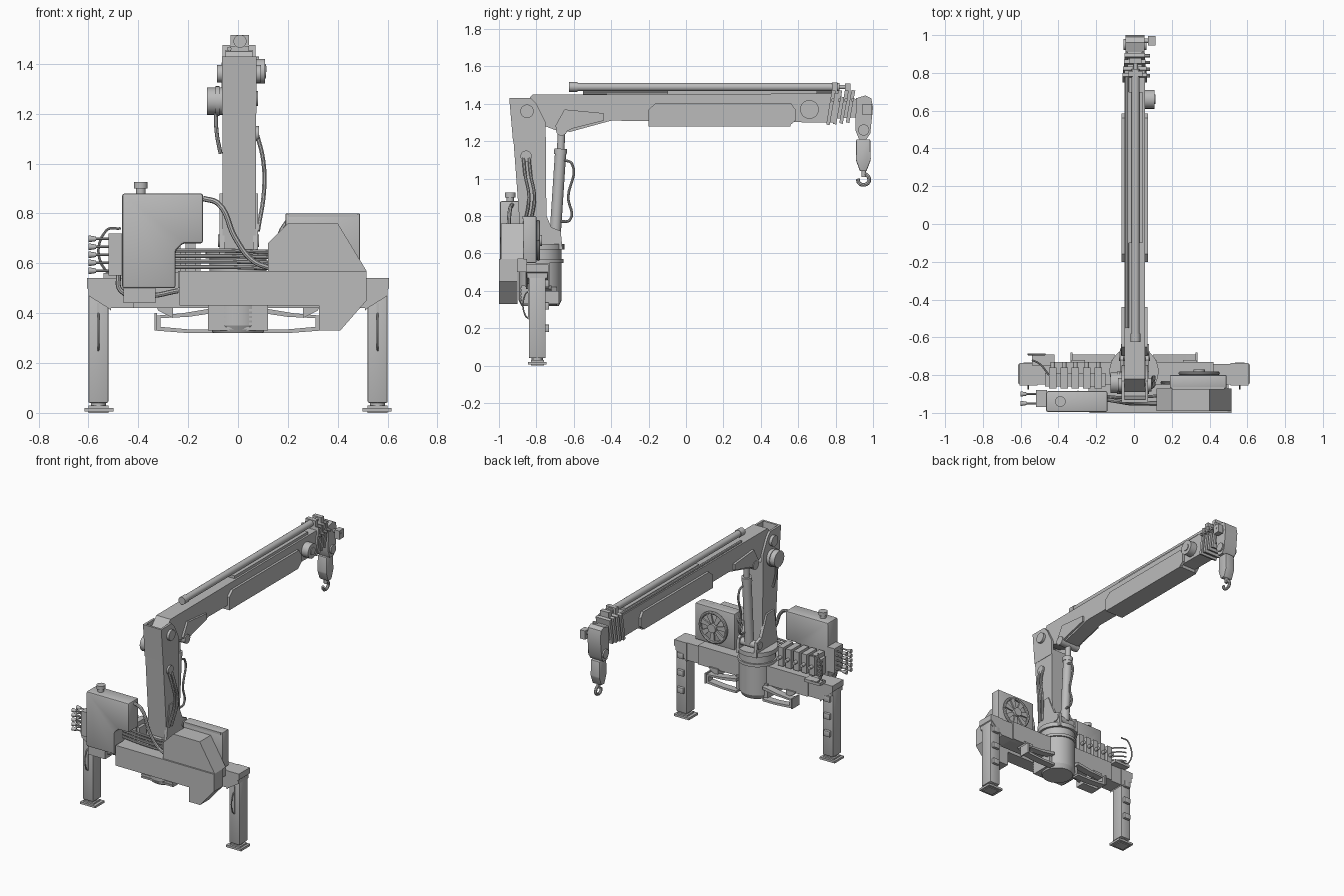
import bpy, bmesh, math
from mathutils import Vector

default_cube = bpy.data.objects.get("Cube")
if default_cube:
    bpy.data.objects.remove(default_cube, do_unlink=True)

grey = bpy.data.materials.new("machine grey")
grey.use_nodes = True
grey.diffuse_color = (.5, .5, .5, 1)
grey.node_tree.nodes["Principled BSDF"].inputs["Base Color"].default_value = grey.diffuse_color
parts = []


def register(name, mesh):
    mesh.materials.clear()
    mesh.materials.append(grey)
    part = bpy.data.objects.new(name, mesh)
    bpy.context.collection.objects.link(part)
    parts.append(part)
    return part


def from_bmesh(name, bm, bevel=0):
    bmesh.ops.recalc_face_normals(bm, faces=bm.faces)
    if bevel:
        bmesh.ops.bevel(bm, geom=bm.edges[:], offset=bevel, segments=2, affect='EDGES', profile=.5)
    mesh = bpy.data.meshes.new(name)
    bm.to_mesh(mesh)
    bm.free()
    return register(name, mesh)


def prism(name, axis, start, end, outline, bevel=0):
    """Extrude an outline along x (points are y, z) or along y (points are x, z)."""
    bm = bmesh.new()
    place = (lambda u, v: (start, u, v)) if axis == 'x' else (lambda u, v: (u, start, v))
    face = bm.faces.new([bm.verts.new(place(u, v)) for u, v in outline])
    moved = bmesh.ops.extrude_face_region(bm, geom=[face])["geom"]
    shift = Vector((end - start, 0, 0)) if axis == 'x' else Vector((0, end - start, 0))
    bmesh.ops.translate(bm, vec=shift, verts=[v for v in moved if isinstance(v, bmesh.types.BMVert)])
    return from_bmesh(name, bm, bevel)


def box(name, x, y, z, bevel=0):
    outline = [(x[0], z[0]), (x[1], z[0]), (x[1], z[1]), (x[0], z[1])]
    return prism(name, 'y', y[0], y[1], outline, bevel)


def cylinder(name, start, end, radius, tip=None, sides=24):
    start, end = Vector(start), Vector(end)
    bm = bmesh.new()
    bmesh.ops.create_cone(bm, cap_ends=True, segments=sides, radius1=radius,
                          radius2=radius if tip is None else tip, depth=(end - start).length)
    turn = (end - start).to_track_quat('Z', 'Y').to_matrix().to_4x4()
    turn.translation = (start + end) / 2
    bmesh.ops.transform(bm, matrix=turn, verts=bm.verts)
    return from_bmesh(name, bm)


def pipe(name, points, radius):
    curve = bpy.data.curves.new(name, 'CURVE')
    curve.dimensions, curve.bevel_depth, curve.bevel_resolution = '3D', radius, 2
    curve.resolution_u, curve.use_fill_caps = 6, True
    spline = curve.splines.new('BEZIER')
    spline.bezier_points.add(len(points) - 1)
    for knot, point in zip(spline.bezier_points, points):
        knot.co = point
        knot.handle_left_type = knot.handle_right_type = 'AUTO'
    helper = bpy.data.objects.new(name + " path", curve)
    bpy.context.collection.objects.link(helper)
    graph = bpy.context.evaluated_depsgraph_get()
    mesh = bpy.data.meshes.new_from_object(helper.evaluated_get(graph))
    bpy.data.objects.remove(helper, do_unlink=True)
    return register(name, mesh)


# Outrigger cross beam, legs, feet and rear mounting arms
prism("outrigger_beam", 'y', -.85, -.74,
      [(-.6, .54), (.6, .54), (.6, .47), (.52, .42), (-.52, .42), (-.6, .47)])
box("beam_sleeve", (-.42, .42), (-.86, -.73), (.42, .55))
for side, label in ((-1, "right"), (1, "left")):
    def span(inner, outer):
        return sorted((side * inner, side * outer))
    box(label + "_leg", span(.52, .6), (-.84, -.75), (.04, .52), .006)
    cylinder(label + "_leg_ram", (side * .56, -.795, .01), (side * .56, -.795, .05), .03)
    box(label + "_foot", span(.5, .615), (-.845, -.745), (.005, .02))
    box(label + "_foot_pad", span(.52, .6), (-.83, -.76), (0, .03))
    prism(label + "_elbow", 'y', -.855, -.735,
          [(side * .51, .54), (side * .605, .54), (side * .605, .5), (side * .51, .41)])
    box(label + "_leg_slot", span(.555, .565), (-.844, -.838), (.25, .44))
    for height in (.18, .3, .42):
        box(label + "_leg_catch", span(.535, .585), (-.755, -.732), (height, height + .04), .004)
    pipe(label + "_leg_handle", [(side * .56, -.84, .4), (side * .56, -.86, .38),
                                 (side * .56, -.86, .27), (side * .56, -.84, .25)], .004)
    prism(label + "_mount_arm", 'y', -.74, -.69,
          [(side * u, v) for u, v in ((.1, .42), (.22, .4), (.33, .39), (.33, .33), (.2, .32), (.1, .32),
                                      (.1, .335), (.2, .335), (.31, .345), (.31, .38), (.2, .385), (.1, .4))])
    box(label + "_mount_plate", span(.325, .335), (-.76, -.68), (.33, .4))
    prism(label + "_mount_gusset", 'y', -.8, -.72,
          [(side * .26, .38), (side * .26, .43), (side * .33, .43), (side * .32, .41)])

# Slewing base and turntable
cylinder("slew_base", (0, -.78, .35), (0, -.78, .62), .115, sides=32)
cylinder("slew_base_foot", (0, -.78, .32), (0, -.78, .35), .1, .115, sides=32)
box("base_block", (-.12, .12), (-.88, -.72), (.33, .43))
for step in range(5):
    box("base_rib", (-.12, .12), (-.886, -.87), (.335 + step * .018, .345 + step * .018))
cylinder("lower_flange", (0, -.78, .55), (0, -.78, .57), .125, sides=32)
cylinder("turntable", (0, -.78, .62), (0, -.78, .65), .13, sides=32)

# Front cover with its upper hood
prism("front_cover", 'y', -1, -.9,
      [(-.235, .43), (.325, .43), (.325, .33), (.41, .33), (.515, .45), (.515, .57), (-.235, .57)])
prism("cover_hood", 'y', -.99, -.87,
      [(.12, .565), (.12, .68), (.2, .76), (.4, .76), (.515, .57)])
box("rear_deck", (-.24, .5), (-.91, -.85), (.5, .57))

# Oil cooler with rear fan
box("cooler", (.19, .49), (-.87, -.8), (.55, .8), .006)
box("cooler_header", (.2, .48), (-.875, -.81), (.785, .8))
fan = Vector((.345, -.79, .67))
pipe("fan_ring", [fan + Vector((.1 * math.cos(a), 0, .1 * math.sin(a)))
                  for a in [math.tau * i / 16 for i in range(17)]], .01)
cylinder("fan_hub", fan - Vector((0, .02, 0)), fan + Vector((0, .02, 0)), .03)
for blade in range(7):
    angle = math.tau * blade / 7
    prism("fan_blade", 'y', -.796, -.786,
          [(fan.x + r * math.cos(angle + t), fan.z + r * math.sin(angle + t))
           for r, t in ((.02, 0), (.095, .1), (.095, .5), (.02, .8))])
pipe("cooler_hose", [(.2, -.84, .77), (.17, -.84, .72), (.15, -.84, .58)], .01)

# Oil tank and filler cap
prism("oil_tank", 'y', -.995, -.885,
      [(-.465, .5), (-.465, .88), (-.14, .88), (-.14, .68), (-.22, .68), (-.25, .65), (-.25, .5)], .01)
cylinder("filler_neck", (-.39, -.94, .87), (-.39, -.94, .905), .02)
cylinder("filler_cap", (-.39, -.94, .9), (-.39, -.94, .925), .028)
box("tank_valve", (-.46, -.33), (-.98, -.91), (.44, .5))
pipe("tank_drain", [(-.48, -.95, .56), (-.47, -.95, .49), (-.36, -.95, .47), (-.24, -.93, .49)], .01)
pipe("tank_hose", [(-.14, -.93, .86), (-.08, -.94, .84), (-.01, -.95, .7), (.06, -.95, .61), (.13, -.95, .58)], .011)
for row in range(4):
    pipe("deck_pipe", [(-.3, -.89, .585 + row * .022), (-.05, -.92, .585 + row * .022),
                       (.13, -.91, .58 + row * .022)], .008)

# Valve banks and control levers
box("front_valve_bank", (-.52, -.46), (-.97, -.88), (.55, .72))
box("rear_valve_bank", (-.47, -.15), (-.86, -.79), (.55, .66))
for row in range(5):
    height = .57 + row * .032
    for depth in (-.95, -.9):
        cylinder("control_lever", (-.52, depth, height), (-.585, depth, height), .005, sides=8)
        cylinder("lever_knob", (-.57, depth, height), (-.6, depth, height), .009, .014, 12)
    across = -.45 + row * .06
    box("valve_section", (across, across + .04), (-.87, -.76), (.56, .69))
    cylinder("valve_spool", (across + .02, -.77, .62), (across + .02, -.73, .62), .012, sides=12)
    pipe("side_lever", [(-.45, -.8, height), (-.5, -.74, height), (-.54, -.72, height)], .005)
pipe("lever_guard", [(-.47, -.69, .56), (-.53, -.69, .57), (-.53, -.69, .73), (-.47, -.69, .74)], .005)
box("guard_bracket", (-.54, -.42), (-.75, -.69), (.54, .56))

# Upright column with open cheeks at the top
prism("column", 'x', -.063, .073,
      [(-.88, .63), (-.745, .63), (-.75, 1.24), (-.925, 1.24)])
for x in (-.065, .06):
    prism("column_cheek", 'x', x, x + .015,
          [(-.925, 1.2), (-.75, 1.2), (-.75, 1.3), (-.8, 1.4), (-.83, 1.43), (-.945, 1.43)])
prism("column_front", 'x', -.063, .073, [(-.925, 1.2), (-.945, 1.43), (-.93, 1.43), (-.905, 1.2)])
for x in (-.075, .06):
    prism("column_foot", 'x', x, x + .02, [(-.9, .62), (-.66, .62), (-.67, .72), (-.72, .74), (-.78, .88), (-.86, .88)])
cylinder("boom_pivot", (-.085, -.85, 1.36), (.092, -.85, 1.36), .036)
cylinder("hose_port", (.06, -.855, 1.12), (.085, -.855, 1.12), .03)
cylinder("hose_reel", (-.125, -.84, 1.25), (-.06, -.84, 1.25), .055)
cylinder("reel_flange", (-.09, -.84, 1.25), (-.075, -.84, 1.25), .06)
pipe("reel_hose", [(-.09, -.86, 1.22), (-.085, -.86, 1.12), (-.07, -.85, 1.04)], .008)
for depth in (-.87, -.84):
    pipe("column_hose", [(.075, depth, 1.12), (.1, depth + .01, 1.02), (.105, depth + .03, .9), (.08, depth, .73)], .009)

# Lift ram
cylinder("lift_ram", (.005, -.7, .69), (.005, -.67, 1.15), .03)
cylinder("ram_collar", (.005, -.672, 1.13), (.005, -.67, 1.16), .034)
cylinder("lift_rod", (.005, -.67, 1.15), (.005, -.665, 1.27), .02)
cylinder("ram_lower_pin", (-.08, -.7, .69), (.085, -.7, .69), .025)
cylinder("ram_upper_pin", (-.07, -.665, 1.26), (.08, -.665, 1.26), .03)
pipe("ram_hose", [(.02, -.65, 1.1), (.02, -.61, 1.08), (.02, -.63, .9), (.02, -.62, .78), (.02, -.67, .77)], .007)

# Main boom
prism("boom", 'x', -.05, .058,
      [(-.89, 1.37), (-.82, 1.45), (.82, 1.455), (.8, 1.3), (-.4, 1.31), (-.62, 1.25), (-.7, 1.26), (-.83, 1.31)])
for x in (-.066, .056):
    prism("boom_side_panel", 'x', x, x + .018,
          [(-.2, 1.28), (.55, 1.28), (.585, 1.31), (.585, 1.37), (.56, 1.405), (-.16, 1.405), (-.2, 1.37)])
    prism("ram_bracket", 'x', x, x + .016,
          [(-.67, 1.24), (-.6, 1.27), (-.44, 1.31), (-.44, 1.35), (-.65, 1.37), (-.7, 1.28)])
box("boom_belly", (-.06, .07), (-.2, .56), (1.28, 1.31))
cylinder("boom_sheave", (.05, .66, 1.37), (.108, .66, 1.37), .05)
cylinder("sheave_hub", (.1, .66, 1.37), (.113, .66, 1.37), .025)

# Extension ram on top of the boom
cylinder("extension_ram", (.008, -.62, 1.49), (.008, .82, 1.49), .022)
cylinder("extension_ram_cap", (.008, -.625, 1.49), (.008, -.58, 1.49), .026)
cylinder("extension_rod", (.008, .8, 1.49), (.008, .88, 1.49), .012)
box("ram_rail", (-.03, .045), (-.1, .7), (1.45, 1.472))
box("ram_clamp", (-.03, .045), (.78, .81), (1.45, 1.515))
pipe("boom_tube", [(-.035, -.55, 1.46), (-.035, .1, 1.46), (-.035, .8, 1.46)], .009)

# Nested telescopic sleeves with slanted collars
for step in range(4):
    y, inset = .75 + step * .035, step * .004
    prism("boom_collar", 'x', -.062 + inset, .07 - inset,
          [(y, 1.29 + inset), (y + .018, 1.285 + inset), (y + .05, 1.47), (y + .03, 1.475)])
    cylinder("collar_bolt", (.05, y + .035, 1.42), (.085, y + .035, 1.42), .009, sides=8)
prism("inner_boom", 'x', -.035, .043, [(.78, 1.32), (.95, 1.33), (.95, 1.42), (.82, 1.44)])
box("rod_anchor", (-.025, .04), (.85, .88), (1.42, 1.51))

# Boom head, sheave block and hook
prism("boom_head", 'x', -.045, .055,
      [(.91, 1.43), (.96, 1.445), (.99, 1.43), (1, 1.38), (.985, 1.24), (.965, 1.21), (.925, 1.21), (.905, 1.26)])
cylinder("head_pin", (-.055, .95, 1.26), (.065, .95, 1.26), .03)
cylinder("head_stub", (.05, .97, 1.38), (.115, .97, 1.38), .012)
box("head_stub_plate", (.075, .113), (.945, .995), (1.34, 1.4))
prism("hook_block", 'x', -.03, .04,
      [(.91, 1.21), (.985, 1.21), (.988, 1.1), (.965, 1.04), (.93, 1.04), (.908, 1.1)], .006)
cylinder("hook_shank", (.005, .95, 1.06), (.005, .95, 1.01), .012)
pipe("hook", [(.005, .95, 1.03), (.005, .975, 1.01), (.005, .978, .985), (.005, .95, .967),
              (.005, .923, .98), (.005, .92, 1)], .01)

# Smooth round surfaces and keep hard edges
bpy.ops.object.select_all(action='DESELECT')
for part in parts:
    part.select_set(True)
bpy.context.view_layer.objects.active = parts[0]
bpy.ops.object.shade_smooth_by_angle(angle=math.radians(35))
